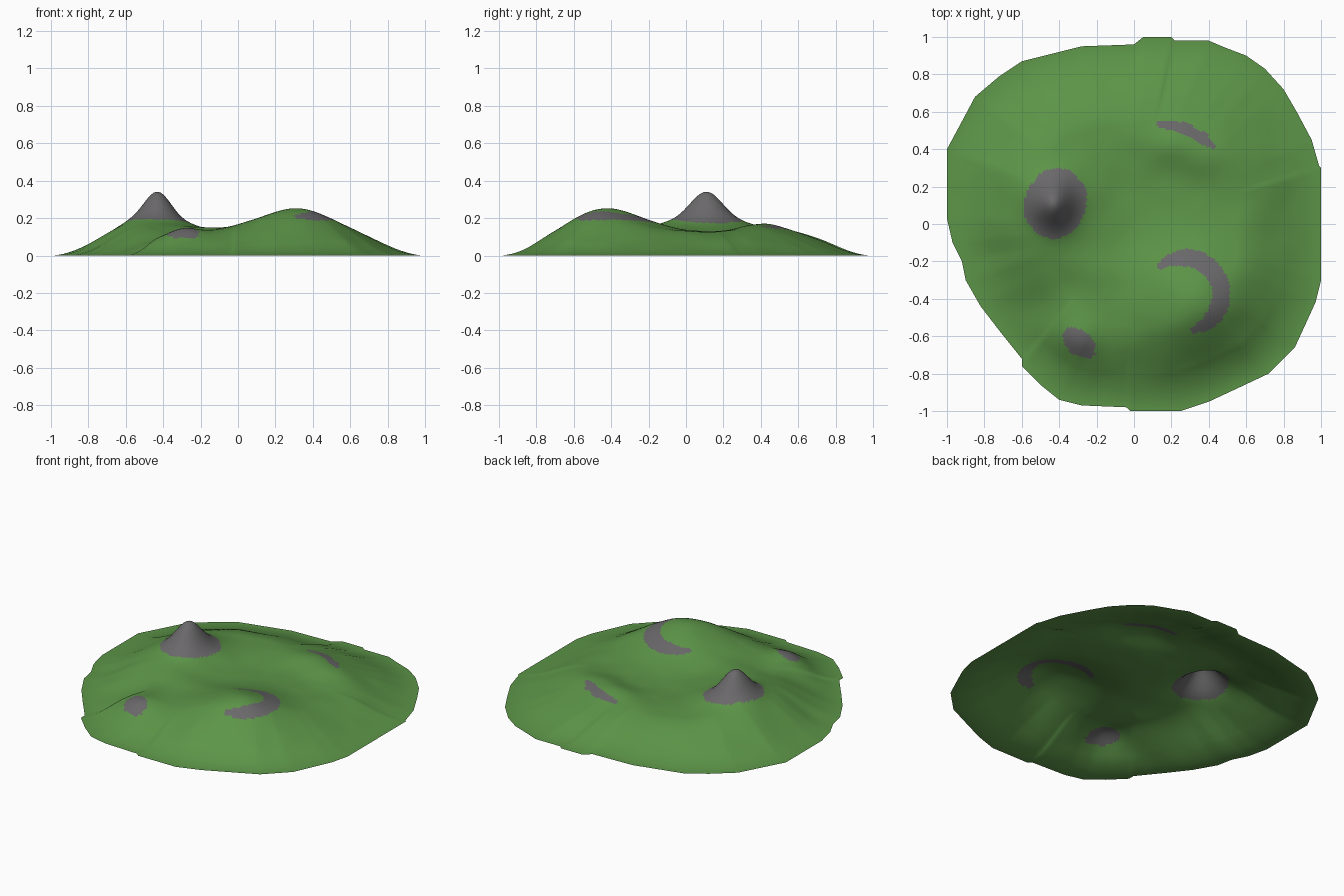
import bpy, bmesh, math
from mathutils import Vector, noise

if "Cube" in bpy.data.objects:
    bpy.data.objects.remove(bpy.data.objects["Cube"])

# Shoreline of the island, seen from above
SHORE = [(0.05, 1.0), (0.2, 1.0), (0.22, .98), (0.4, .98), (0.47, .95), (0.6, .9),
         (0.7, .83), (0.8, .72), (0.87, .6), (0.95, .45), (0.99, .31), (1.0, .3),
         (1.0, -.3), (0.97, -.42), (0.92, -.53), (0.86, -.66), (0.72, -.8), (0.55, -.88),
         (0.4, -.95), (0.25, -1.0), (-.02, -1.0), (-.04, -.98), (-.28, -.97), (-.4, -.94),
         (-.5, -.86), (-.6, -.76), (-.6, -.72), (-.72, -.57), (-.82, -.44), (-.9, -.3),
         (-.92, -.2), (-.97, -.1), (-1.0, .03), (-1.0, .4), (-.93, .53), (-.85, .68),
         (-.72, .79), (-.6, .87), (-.4, .92), (-.28, .95), (0, .96)]
RINGS = 80

# Landforms: x, y, height, spread x, spread y, rotation in degrees
HILLS = [(-.44, .10, .078, .18, .22, 0),      # mountain skirt
         (-.43, .11, .140, .070, .085, 0),    # mountain summit
         (.30, -.42, .125, .20, .20, 0),      # big hill
         (.28, .40, .045, .19, .09, -18),     # back ridge
         (-.30, -.62, .040, .09, .08, -35),   # small crag
         (-.22, -.27, .016, .12, .10, 0),     # low mound
         (.00, .08, -.012, .16, .16, 0),      # central hollow
         (-.42, -.38, -.018, .14, .09, 20)]   # gully below the mountain


def local(x, y, cx, cy, deg):
    a = math.radians(deg)
    dx, dy = x - cx, y - cy
    return dx * math.cos(a) + dy * math.sin(a), dy * math.cos(a) - dx * math.sin(a)


def height(x, y, t):
    u = min(1, (1 - t) / .45)
    z = .125 * u * u * (3 - 2 * u)
    fade = min(1, (1 - t) / .2)
    for cx, cy, h, sx, sy, deg in HILLS:
        px, py = local(x, y, cx, cy, deg)
        z += fade * h * math.exp(-.5 * ((px / sx) ** 2 + (py / sy) ** 2))
    return max(0, z + fade * .005 * noise.noise(Vector((x * 6, y * 6, 3))))


def in_ellipse(x, y, cx, cy, rx, ry, deg):
    px, py = local(x, y, cx, cy, deg)
    wobble = 1 + .12 * noise.noise(Vector((x * 14, y * 14, 0)))
    return (px / rx) ** 2 + (py / ry) ** 2 < wobble


def in_arc(x, y, cx, cy, radius, half_width, start, end):
    r = math.hypot(x - cx, y - cy)
    a = math.degrees(math.atan2(y - cy, x - cx))
    s = (a - start) / (end - start)
    if not 0 < s < 1:
        return False
    w = half_width * min(1, .35 + 3 * min(s, 1 - s))
    return abs(r - radius) < w


def is_rock(x, y):
    return (in_ellipse(x, y, -.42, .11, .165, .19, -15)
            or in_ellipse(x, y, -.295, -.635, .105, .065, -40)
            or in_arc(x, y, .27, -.375, .195, .048, -80, 135)
            or in_arc(x, y, .12, .10, .435, .03, 44, 90))


# Subdivide the shoreline evenly
rim = []
for i, p in enumerate(SHORE):
    a, b = Vector(p), Vector(SHORE[(i + 1) % len(SHORE)])
    n = max(1, math.ceil((b - a).length / .027))
    rim += [a.lerp(b, k / n) for k in range(n)]

# Terrain sheet: rings shrinking from the shore to the middle
bm = bmesh.new()
rows = []
for j in range(RINGS):
    t = 1 - j / RINGS
    rows.append([bm.verts.new((p.x * t, p.y * t, height(p.x * t, p.y * t, t))) for p in rim])
middle = bm.verts.new((0, 0, height(0, 0, 0)))
count = len(rim)
for j in range(RINGS):
    for i in range(count):
        k = (i + 1) % count
        if j < RINGS - 1:
            bm.faces.new((rows[j][i], rows[j + 1][i], rows[j + 1][k], rows[j][k]))
        else:
            bm.faces.new((rows[j][i], middle, rows[j][k]))
bmesh.ops.recalc_face_normals(bm, faces=bm.faces)
bm.normal_update()
if sum(f.normal.z for f in bm.faces) < 0:
    bmesh.ops.reverse_faces(bm, faces=bm.faces)

# Grass everywhere, bare rock on the summit and the steep scars
for f in bm.faces:
    c = f.calc_center_median()
    f.material_index = 1 if is_rock(c.x, c.y) else 0
    f.smooth = True

mesh = bpy.data.meshes.new("island_terrain")
bm.to_mesh(mesh)
bm.free()
for name, colour in (("grass_green", (.108, .30, .065, 1)), ("rock_grey", (.145, .14, .145, 1))):
    mat = bpy.data.materials.new(name)
    mat.diffuse_color = colour
    mat.use_nodes = True
    mat.node_tree.nodes["Principled BSDF"].inputs["Base Color"].default_value = mat.diffuse_color
    mesh.materials.append(mat)
island = bpy.data.objects.new("island_terrain", mesh)
bpy.context.collection.objects.link(island)
